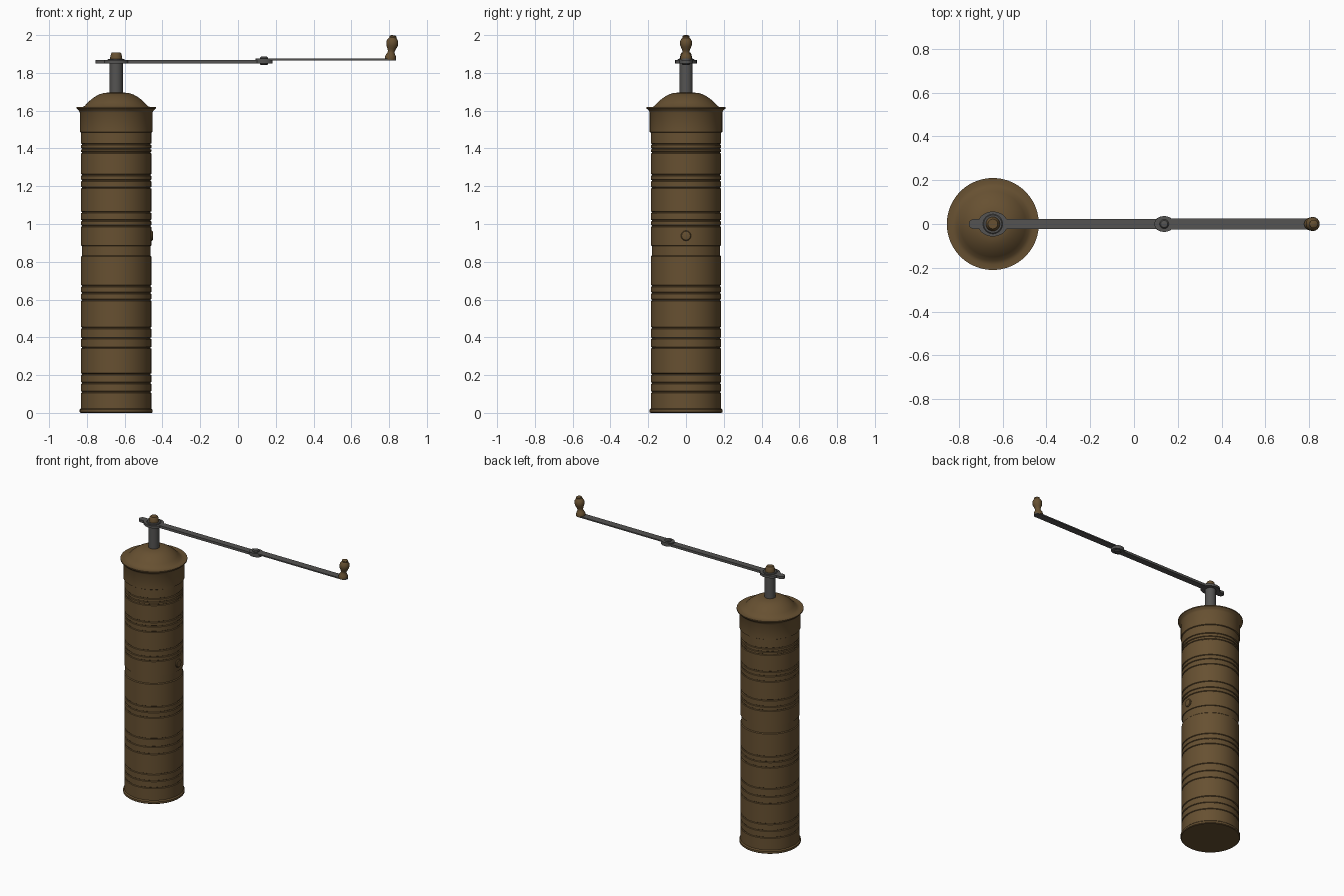
import bpy, bmesh, math
from mathutils import Matrix

if "Cube" in bpy.data.objects:
    bpy.data.objects.remove(bpy.data.objects["Cube"])

CX = -0.645  # axis of the mill body


def material(name, rgb):
    m = bpy.data.materials.new(name)
    m.diffuse_color = (*rgb, 1)
    m.use_nodes = True
    m.node_tree.nodes["Principled BSDF"].inputs["Base Color"].default_value = m.diffuse_color
    return m


BRASS = material("aged_brass", (0.135, 0.081, 0.031))
STEEL = material("dark_steel", (0.09, 0.088, 0.085))


def finish(bm, name, mat, angle=30):
    bmesh.ops.recalc_face_normals(bm, faces=bm.faces)
    me = bpy.data.meshes.new(name)
    bm.to_mesh(me)
    bm.free()
    ob = bpy.data.objects.new(name, me)
    bpy.context.collection.objects.link(ob)
    me.materials.append(mat)
    bpy.ops.object.select_all(action='DESELECT')
    ob.select_set(True)
    bpy.context.view_layer.objects.active = ob
    bpy.ops.object.shade_smooth_by_angle(angle=math.radians(angle))
    return ob


def lathe(name, profile, mat, matrix, n=64):
    """Revolve (radius, height) points, bottom to top, closing both ends."""
    bm = bmesh.new()
    rings = []
    for r, z in profile:
        rings.append([bm.verts.new((r * math.cos(math.tau * i / n),
                                    r * math.sin(math.tau * i / n), z)) for i in range(n)])
    for a, b in zip(rings, rings[1:]):
        for i in range(n):
            j = (i + 1) % n
            bm.faces.new((a[i], a[j], b[j], b[i]))
    bm.faces.new(rings[0][::-1])
    bm.faces.new(rings[-1])
    bm.transform(matrix)
    return finish(bm, name, mat)


def bar(name, x0, x1, half, z0, z1, bulges, mat):
    """Flat bar with rounded ends, widened into eyes at (x, rx, ry)."""
    def width(x):
        d = min(x - x0, x1 - x)
        w = half if d >= half else math.sqrt(max(0, half**2 - (half - d)**2))
        for bx, rx, ry in bulges:
            t = 1 - ((x - bx) / rx)**2
            if t > 0:
                w = max(w, ry * math.sqrt(t))
        return w
    xs = {x0 + 0.001, x1 - 0.001}
    for i in range(1, 8):
        d = half * (1 - math.cos(math.pi / 2 * i / 7))
        xs |= {x0 + d, x1 - d}
    for bx, rx, ry in bulges:
        xs |= {bx + rx * math.cos(math.pi * i / 24) for i in range(25)}
    xs = sorted(x for x in xs if x0 < x < x1)
    pts = [(x, -width(x)) for x in xs] + [(x, width(x)) for x in reversed(xs)]
    bm = bmesh.new()
    lo = [bm.verts.new((x, y, z0)) for x, y in pts]
    hi = [bm.verts.new((x, y, z1)) for x, y in pts]
    bm.faces.new(lo[::-1])
    bm.faces.new(hi)
    for i in range(len(pts)):
        j = (i + 1) % len(pts)
        bm.faces.new((lo[i], lo[j], hi[j], hi[i]))
    return finish(bm, name, mat)


axis = Matrix.Translation((CX, 0, 0))


def grooved(r, z0, z1, grooves):
    """Straight wall with small V grooves cut around it."""
    p = [(r, z0)]
    for g in grooves:
        p += [(r, g - 0.005), (r - 0.005, g - 0.002), (r - 0.005, g + 0.002), (r, g + 0.005)]
    return p + [(r, z1)]


# lower grinder body with foot rim
lathe("lower_body", [(0.188, 0), (0.193, 0.004), (0.193, 0.017), (0.188, 0.022)]
      + grooved(0.186, 0.024, 0.828, (0.11, 0.158, 0.205, 0.345, 0.395, 0.45,
                                     0.597, 0.635, 0.672))
      + [(0.18, 0.834)], BRASS, axis, 96)
# recessed joint and upper body
lathe("upper_body", [(0.181, 0.83), (0.181, 0.884), (0.186, 0.886)]
      + grooved(0.186, 0.888, 1.50, (0.99, 1.018, 1.062, 1.192, 1.23, 1.26,
                                    1.378, 1.398, 1.422)), BRASS, axis, 96)
# flared lid with domed top
lathe("domed_lid", [(0.187, 1.484), (0.192, 1.487), (0.192, 1.59), (0.197, 1.6),
                    (0.21, 1.612), (0.21, 1.619), (0.185, 1.617), (0.168, 1.624),
                    (0.15, 1.643), (0.133, 1.659), (0.112, 1.674), (0.09, 1.686),
                    (0.068, 1.693), (0.03, 1.697)], BRASS, axis, 96)
# side button
lathe("side_button", [(0.027, 0.17), (0.027, 0.189), (0.023, 0.194), (0.01, 0.196)], BRASS,
      Matrix.Translation((CX, 0, 0.938)) @ Matrix.Rotation(math.pi / 2, 4, 'Y'), 32)
# drive shaft and its top nut
lathe("drive_shaft", [(0.035, 1.69), (0.035, 1.852)], STEEL, axis, 32)
lathe("shaft_nut", [(0.033, 1.86), (0.032, 1.882), (0.027, 1.902), (0.022, 1.909)],
      BRASS, axis, 32)

# folding crank arm: two bars joined by a hinge
bar("inner_arm", -0.755, 0.182, 0.022, 1.850, 1.867,
    [(CX, 0.068, 0.057), (0.138, 0.047, 0.036)], STEEL)
bar("outer_arm", 0.093, 0.838, 0.025, 1.8665, 1.875, [(0.138, 0.045, 0.036)], STEEL)
lathe("shaft_collar", [(0.045, 1.86), (0.045, 1.871), (0.041, 1.874)], STEEL, axis, 32)
lathe("hinge_rivet", [(0.018, 1.842), (0.021, 1.846), (0.021, 1.880), (0.016, 1.886),
                      (0.006, 1.888)], STEEL, Matrix.Translation((0.138, 0, 0)), 32)

# turned knob, leaning slightly outwards
lathe("knob", [(0.029, 0), (0.030, 0.012), (0.026, 0.024), (0.019, 0.036), (0.018, 0.045),
               (0.023, 0.058), (0.030, 0.074), (0.032, 0.087), (0.030, 0.102),
               (0.022, 0.114), (0.019, 0.118), (0.019, 0.125), (0.010, 0.130)], BRASS,
      Matrix.Translation((0.806, 0, 1.870)) @ Matrix.Rotation(math.radians(7), 4, 'Y'), 32)
